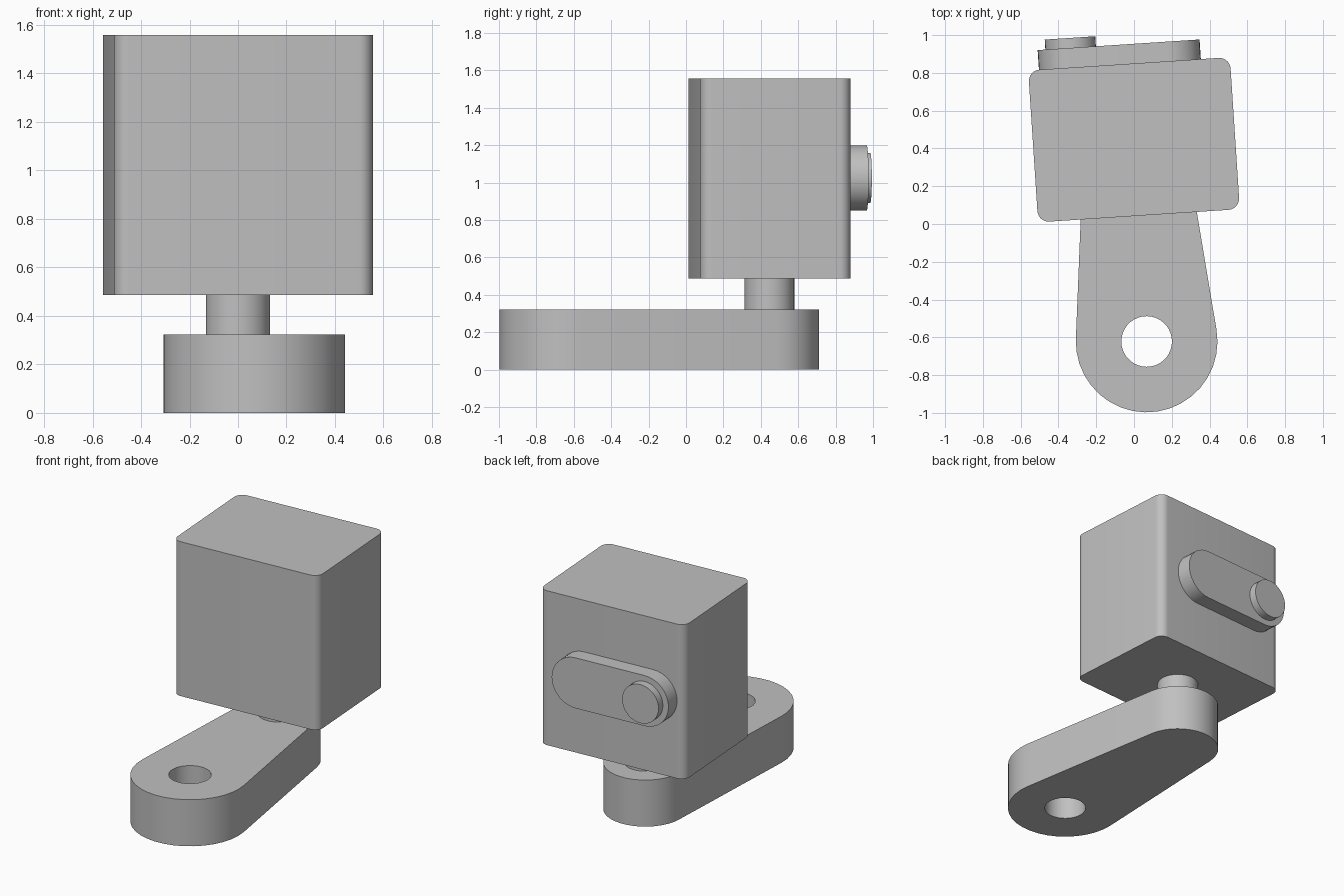
import bpy, bmesh
from math import pi, acos, atan2, cos, sin, hypot, radians
from mathutils import Matrix, Vector

cube = bpy.data.objects.get("Cube")
if cube:
    bpy.data.objects.remove(cube, do_unlink=True)

grey = bpy.data.materials.new("plain grey")
grey.use_nodes = True
colour = (0.53, 0.53, 0.53, 1)
grey.diffuse_color = colour
grey.node_tree.nodes["Principled BSDF"].inputs["Base Color"].default_value = colour


def wrapped_outline(circles, step=radians(10)):
    """Counter-clockwise outline of a belt around the circles (x, y, radius)."""
    if len(circles) == 1:
        x, y, r = circles[0]
        n = round(2 * pi / step)
        return [(x + r * cos(2 * pi * i / n), y + r * sin(2 * pi * i / n)) for i in range(n)]
    normals = []
    for (x, y, r), (u, v, s) in zip(circles, circles[1:] + circles[:1]):
        normals.append(atan2(v - y, u - x) - acos((r - s) / hypot(u - x, v - y)))
    points = []
    for i, (x, y, r) in enumerate(circles):
        start = normals[i - 1]
        sweep = (normals[i] - start) % (2 * pi)
        n = max(2, round(sweep / step))
        for k in range(n + 1):
            a = start + sweep * k / n
            points.append((x + r * cos(a), y + r * sin(a)))
    return points


def prism(name, circles, low, high, matrix=Matrix()):
    bm = bmesh.new()
    face = bm.faces.new([bm.verts.new((x, y, low)) for x, y in wrapped_outline(circles)])
    top = bmesh.ops.extrude_face_region(bm, geom=[face])
    verts = [g for g in top["geom"] if isinstance(g, bmesh.types.BMVert)]
    bmesh.ops.translate(bm, verts=verts, vec=(0, 0, high - low))
    bm.transform(matrix)
    bmesh.ops.recalc_face_normals(bm, faces=bm.faces)
    mesh = bpy.data.meshes.new(name)
    bm.to_mesh(mesh)
    bm.free()
    mesh.materials.append(grey)
    obj = bpy.data.objects.new(name, mesh)
    bpy.context.collection.objects.link(obj)
    return obj


def select(obj):
    bpy.ops.object.select_all(action="DESELECT")
    obj.select_set(True)
    bpy.context.view_layer.objects.active = obj


PIVOT = (0, 0.446)
EYE = (0.067, -0.622)

# Tapered base arm with a through hole
arm = prism("base_arm", [(*EYE, 0.375), (*PIVOT, 0.265)], 0, 0.323)
cutter = prism("hole_cutter", [(*EYE, 0.134)], -0.1, 0.5)
cutter.hide_render = True
cut = arm.modifiers.new("hole", "BOOLEAN")
cut.operation = "DIFFERENCE"
cut.solver = "EXACT"
cut.object = cutter
select(arm)
bpy.ops.object.modifier_apply(modifier=cut.name)
bpy.data.objects.remove(cutter, do_unlink=True)

# Upright pin between arm and block
pin = prism("pivot_pin", [(*PIVOT, 0.133)], 0.323, 0.487)

# Rounded block, turned slightly about the pin
turn = Matrix.Translation((*PIVOT, 0)) @ Matrix.Rotation(radians(3.75), 4, "Z")
W, D, R = 0.535, 0.403, 0.06
corners = [(sx * (W - R), sy * (D - R), R) for sx, sy in ((-1, -1), (1, -1), (1, 1), (-1, 1))]
block = prism("main_block", corners, 0.487, 1.558, turn)

# Rear crank plate and its end pin, extruded out of the back face
back = turn @ Matrix.Translation((0, D, 1.025)) @ Matrix.Rotation(-pi / 2, 4, "X")
plate = prism("crank_plate", [(-0.303, 0, 0.175), (0.206, 0, 0.175)], 0, 0.104, back)
stub = prism("crank_pin", [(-0.303, 0, 0.134)], 0.104, 0.157, back)

for part in (arm, pin, block, plate, stub):
    select(part)
    bpy.ops.object.shade_smooth_by_angle(angle=radians(30))
